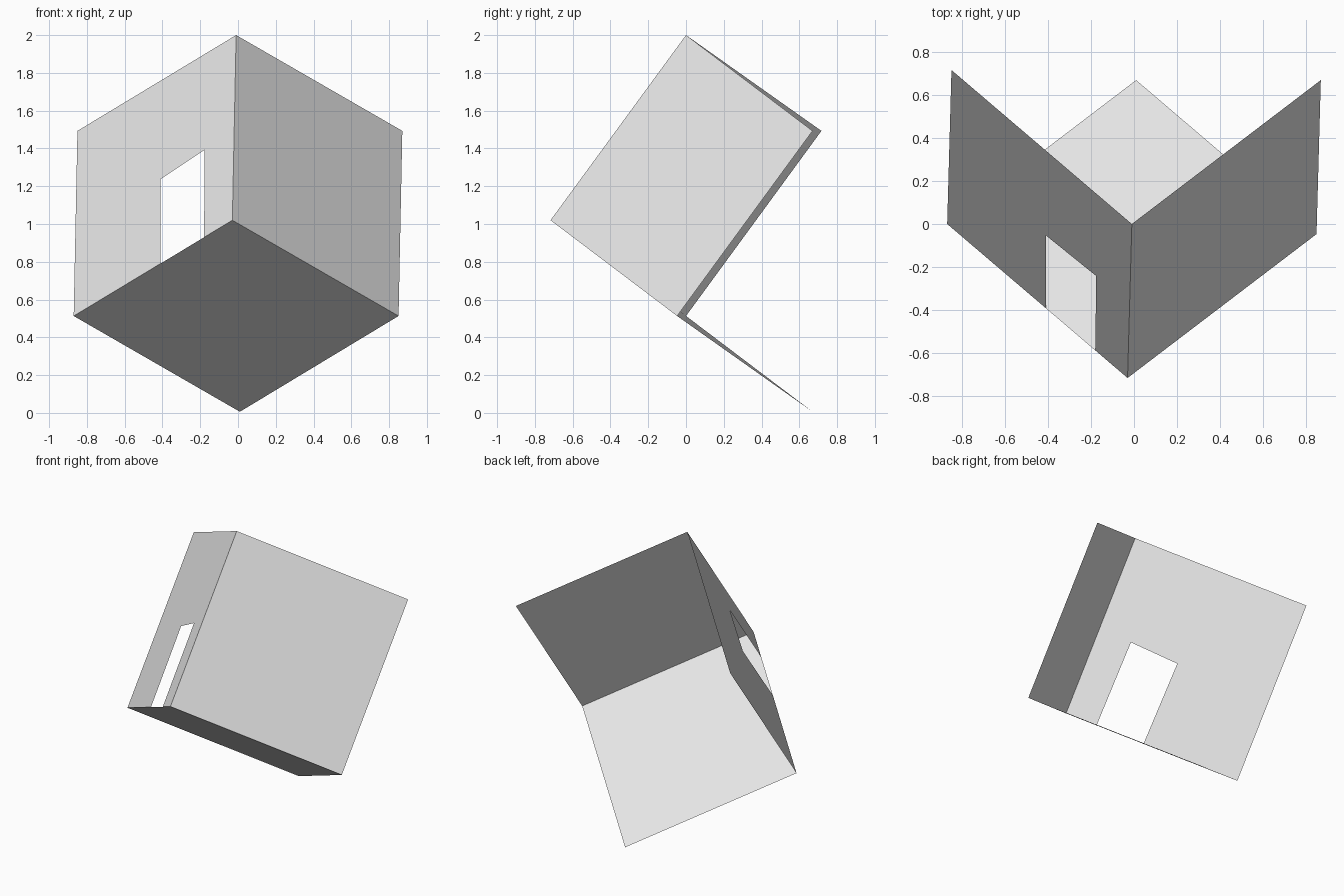
import bpy
from mathutils import Vector

if "Cube" in bpy.data.objects:
    bpy.data.objects.remove(bpy.data.objects["Cube"])

# Shared corner and the three cube edges meeting there
corner = Vector((-0.03, -0.717, 1.02))
left = Vector((-0.84, 0.717, -0.507))
right = Vector((0.88, 0.67, -0.507))
up = Vector((0.02, 0.717, 0.98))

grey = bpy.data.materials.new("light_grey")
grey.diffuse_color = (0.8, 0.8, 0.8, 1)
grey.use_nodes = True
grey.node_tree.nodes["Principled BSDF"].inputs["Base Color"].default_value = grey.diffuse_color


def sheet(name, u, v, outline):
    """Flat panel with an outline given in edge fractions (u, v)."""
    mesh = bpy.data.meshes.new(name)
    points = [corner + u * a + v * b for a, b in outline]
    mesh.from_pydata(points, [], [range(len(points))])
    mesh.materials.append(grey)
    obj = bpy.data.objects.new(name, mesh)
    bpy.context.collection.objects.link(obj)


square = [(0, 0), (1, 0), (1, 1), (0, 1)]
# Wall outline with the slightly skewed doorway notched out of its lower edge
door_wall = [(0, 0), (0.178, 0), (0.186, 0.477), (0.463, 0.462), (0.452, 0),
             (1, 0), (1, 1), (0, 1)]

sheet("floor", left, right, square)
sheet("right_wall", right, up, square)
sheet("door_wall", left, up, door_wall)
# Face the door wall outwards like the other panels
bpy.data.objects["door_wall"].data.flip_normals()
